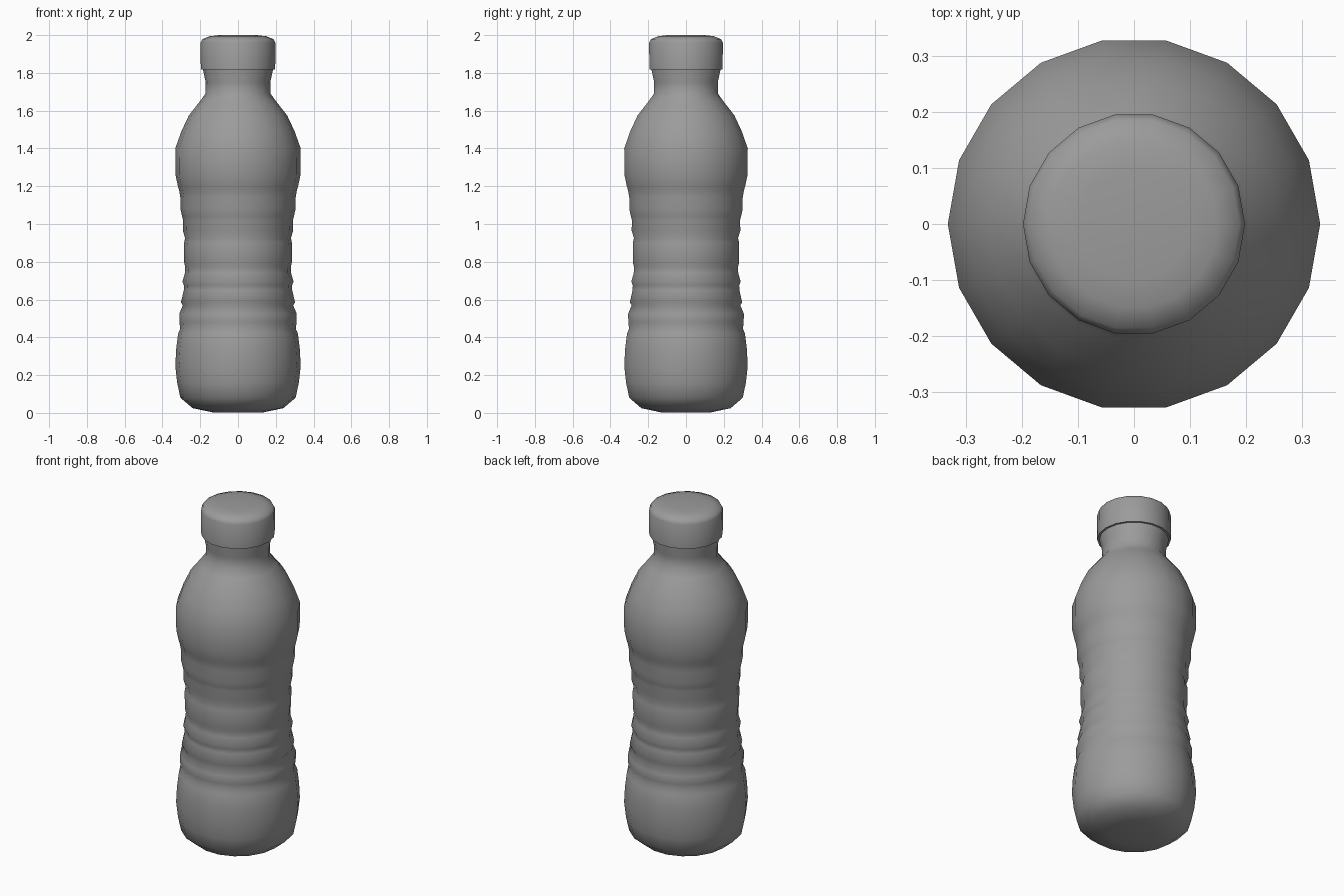
import bpy, bmesh, math

if "Cube" in bpy.data.objects:
    bpy.data.objects.remove(bpy.data.objects["Cube"])

SIDES = 18

# Dark grey for the whole bottle
grey = bpy.data.materials.new("dark_grey")
grey.diffuse_color = (0.33, 0.33, 0.33, 1)
grey.use_nodes = True
grey.node_tree.nodes["Principled BSDF"].inputs["Base Color"].default_value = grey.diffuse_color


def lathe(name, profile, angle):
    """Revolve (radius, height) points around z; zero radius makes a pole."""
    bm = bmesh.new()
    rings = []
    for r, z in profile:
        if r == 0:
            rings.append([bm.verts.new((0, 0, z))])
        else:
            rings.append([bm.verts.new((r * math.cos(2 * math.pi * i / SIDES),
                                        r * math.sin(2 * math.pi * i / SIDES), z))
                          for i in range(SIDES)])
    for a, b in zip(rings, rings[1:]):
        for i in range(SIDES):
            j = (i + 1) % SIDES
            if len(a) == 1:
                bm.faces.new((a[0], b[j], b[i]))
            elif len(b) == 1:
                bm.faces.new((a[i], a[j], b[0]))
            else:
                bm.faces.new((a[i], a[j], b[j], b[i]))
    bmesh.ops.recalc_face_normals(bm, faces=bm.faces)
    mesh = bpy.data.meshes.new(name)
    bm.to_mesh(mesh)
    bm.free()
    mesh.materials.append(grey)
    ob = bpy.data.objects.new(name, mesh)
    bpy.context.collection.objects.link(ob)
    bpy.context.view_layer.objects.active = ob
    ob.select_set(True)
    bpy.ops.object.shade_smooth_by_angle(angle=math.radians(angle))
    ob.select_set(False)
    return ob


# Bottle body: rounded base, ribbed grip, shoulder and neck
base = [(0, 0.002), (0.13, 0.002), (0.24, 0.025), (0.305, 0.08), (0.322, 0.16), (0.332, 0.25),
        (0.327, 0.34), (0.317, 0.42)]
ribs = [(0.306, 0.445), (0.310, 0.48), (0.311, 0.525), (0.292, 0.57), (0.302, 0.585),
        (0.287, 0.65), (0.286, 0.675), (0.294, 0.695), (0.281, 0.74), (0.280, 0.775),
        (0.285, 0.795), (0.286, 0.90), (0.280, 0.925), (0.292, 0.965),
        (0.291, 1.02), (0.296, 1.04), (0.305, 1.08), (0.305, 1.14), (0.312, 1.18)]
shoulder = [(0.318, 1.20), (0.331, 1.26), (0.332, 1.40), (0.300, 1.49), (0.260, 1.575),
            (0.205, 1.645), (0.172, 1.69), (0.171, 1.75), (0.186, 1.82), (0.186, 1.86), (0, 1.86)]
lathe("bottle_body", base + ribs + shoulder, 80)

# Screw cap with rounded top edge
lathe("cap", [(0.180, 1.817), (0.197, 1.817), (0.198, 1.96), (0.188, 1.979),
              (0.150, 1.994), (0.10, 2.0), (0, 2.0)], 80)
